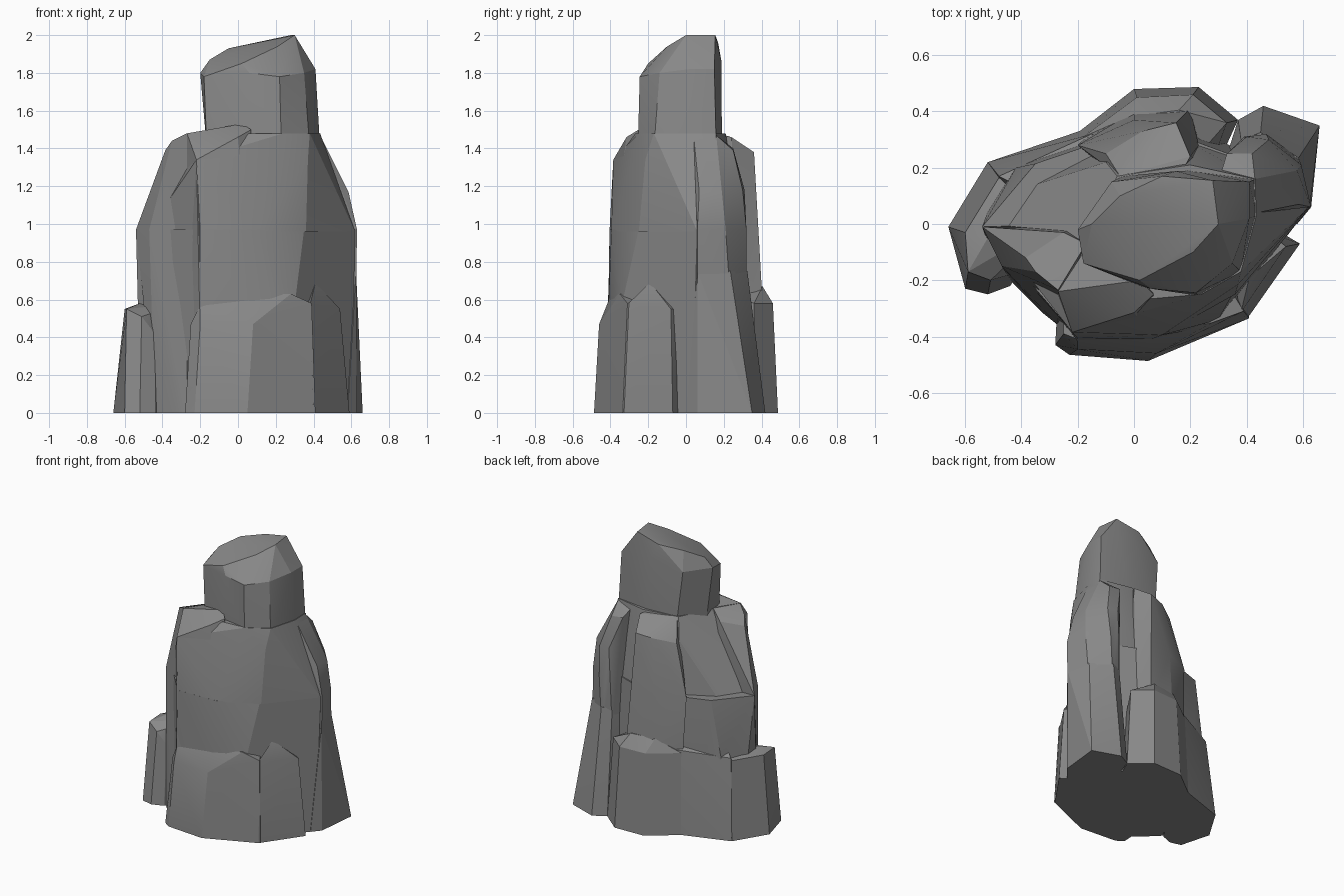
import bpy, bmesh, math

stone = bpy.data.materials.new("dark_stone")
stone.diffuse_color = (.25, .25, .25, 1)


def chunk(name, *rings):
    """Faceted rock block: convex hull of rings, each a (z, [points]) pair.
    A point may carry its own z as a third value."""
    bm = bmesh.new()
    for z, pts in rings:
        for p in pts:
            bm.verts.new((p[0], p[1], p[2] if len(p) > 2 else z))
    bmesh.ops.convex_hull(bm, input=bm.verts[:])
    loose = [v for v in bm.verts if not v.link_faces]
    bmesh.ops.delete(bm, geom=loose, context='VERTS')
    bmesh.ops.dissolve_limit(bm, angle_limit=0.09, verts=bm.verts[:], edges=bm.edges[:])
    bmesh.ops.recalc_face_normals(bm, faces=bm.faces[:])
    for f in bm.faces:
        f.smooth = True
    mesh = bpy.data.meshes.new(name)
    bm.to_mesh(mesh)
    bm.free()
    mesh.set_sharp_from_angle(angle=math.radians(18))
    mesh.materials.append(stone)
    obj = bpy.data.objects.new(name, mesh)
    bpy.context.collection.objects.link(obj)
    return obj


# Skirt of broken blocks around the foot
chunk("foot_front",
      (0, [(-.28, -.43), (-.23, -.465), (.05, -.487), (.41, -.335), (.3, .1), (-.25, .1)]),
      (.47, [(-.25, -.39), (-.20, -.445), (.08, -.46), (.39, -.31, .58)]),
      (.62, [(-.2, -.41, .57), (.05, -.40), (.28, -.35, .63), (.2, 0)]))
chunk("foot_front_right",
      (0, [(.40, -.34), (.59, -.07), (.52, -.03), (.3, .1)]),
      (.55, [(.38, -.315, .57), (.54, -.08), (.48, -.03), (.41, -.19, .69), (.3, .05)]))
chunk("foot_left",
      (0, [(-.66, -.01), (-.60, -.23), (-.52, -.25), (-.44, -.22), (-.3, 0), (-.3, .25), (-.52, .22)]),
      (.55, [(-.60, -.03), (-.59, -.17), (-.51, -.20, .51), (-.44, -.18, .42),
             (-.48, .165), (-.52, -.05, .58), (-.3, 0, .58)]))
chunk("foot_back_left",
      (0, [(-.52, .22), (-.15, .345), (.1, .2), (-.4, -.05)]),
      (.57, [(-.48, .17), (-.15, .32, .6), (-.42, .14, .62), (-.1, .25, .68), (-.3, 0)]))
chunk("foot_back",
      (0, [(-.20, .325), (0, .48), (.23, .487), (.37, .37), (.2, 0), (-.2, 0)]),
      (.58, [(-.18, .31), (.01, .45), (.21, .46), (.33, .36),
             (.16, .405, .67), (-.02, .38, .67), (.1, .1, .67)]))

# Main mass in two stages
chunk("body_lower",
      (0, [(-.45, -.13), (-.2, -.42), (.3, -.36), (.60, .03), (.3, .3), (-.3, .26), (-.5, .1)]),
      (.57, [(-.53, -.04), (-.2, -.41), (.06, -.41), (.3, -.34),
             (.40, -.22), (.61, .05), (.2, .33), (-.1, .32), (-.42, .2)]),
      (.97, [(-.54, -.01), (-.2, -.405), (.1, -.395), (.35, -.25),
             (.62, .06), (.58, .16), (.2, .30), (-.1, .30), (-.35, .215)]))
chunk("body_upper",
      (.96, [(-.2, -.405), (.1, -.395), (.36, -.25), (.62, .06),
             (.58, .16), (.2, .29), (-.1, .27), (-.35, .14), (-.48, -.05)]),
      (1.34, [(-.22, -.385), (.08, -.325), (.37, -.215), (.48, .05), (.45, .17), (-.1, .22)]),
      (1.48, [(-.18, -.25, 1.47), (.07, -.265), (.24, -.25), (.38, -.17), (.435, .03),
              (.43, .16), (.2, .21), (-.06, .17), (-.17, -.05)]))

# Front shoulder and left columns
chunk("front_left_column",
      (0, [(-.44, -.2), (-.32, -.32), (-.27, -.36), (-.2, -.1)]),
      (.97, [(-.54, -.01), (-.47, -.15), (-.29, -.28), (-.2, -.25), (-.2, 0)]),
      (1.39, [(-.385, -.12), (-.35, -.17, 1.44), (-.27, -.235, 1.48),
              (-.17, -.07, 1.48), (-.48, -.02, 1.06), (-.25, -.03, 1.42)]))
chunk("front_shoulder",
      (.4, [(-.265, -.33), (-.2, -.42), (.05, -.39), (0, -.1)]),
      (.97, [(-.265, -.30), (-.2, -.405), (.05, -.38), (0, -.1)]),
      (1.48, [(-.27, -.24), (-.22, -.385, 1.34), (0, -.315, 1.46), (.07, -.25, 1.50),
              (.02, -.2, 1.53), (-.16, -.07, 1.48)]))

# Back buttress, with a cleft between it and the right column
chunk("back_column",
      (.5, [(-.18, .30), (0, .40), (.2, .41), (.25, .22), (0, .1)]),
      (.97, [(-.2, .28), (0, .37), (.16, .39), (.23, .28), (0, .1)]),
      (1.38, [(-.10, .25, 1.33), (.03, .33, 1.36), (.15, .36), (.20, .24, 1.46),
              (-.05, .17, 1.48), (.15, .15, 1.48)]))
chunk("right_column_foot",
      (0, [(.37, .37), (.46, .42), (.66, .35), (.63, .06), (.58, .0), (.3, .15)]),
      (.75, [(.38, .30), (.45, .325), (.585, .235), (.625, .06), (.3, .15)]))
chunk("right_column",
      (.60, [(.38, .30), (.45, .32), (.585, .235), (.625, .06), (.3, .15)]),
      (.97, [(.39, .31), (.47, .32), (.595, .21), (.63, .06), (.3, .12)]),
      (1.18, [(.40, .31), (.48, .30), (.58, .19, 1.17), (.585, .07, 1.17)]),
      (1.47, [(.43, .16), (.42, .25, 1.39), (.435, .04), (.3, .15), (.33, .25, 1.40)]))

# Slanted cap on top
chunk("summit_cap",
      (1.40, [(-.165, -.14), (.02, -.22), (.23, -.255), (.38, -.17), (.435, .03),
              (.43, .16), (.2, .19), (-.04, .17), (-.16, 0)]),
      (1.80, [(-.20, -.02), (-.18, -.14, 1.78), (.02, -.2, 1.85), (.06, -.23, 1.80), (.22, -.245, 1.78),
              (.35, -.14, 1.80), (.41, .02, 1.82), (.41, .15, 1.82), (.15, .188, 1.86), (-.08, .15)]),
      (2.0, [(-.15, .0, 1.87), (-.05, .10, 1.93), (.21, -.10, 1.94), (.30, .0), (.28, .155),
             (.10, .17, 1.96)]))
